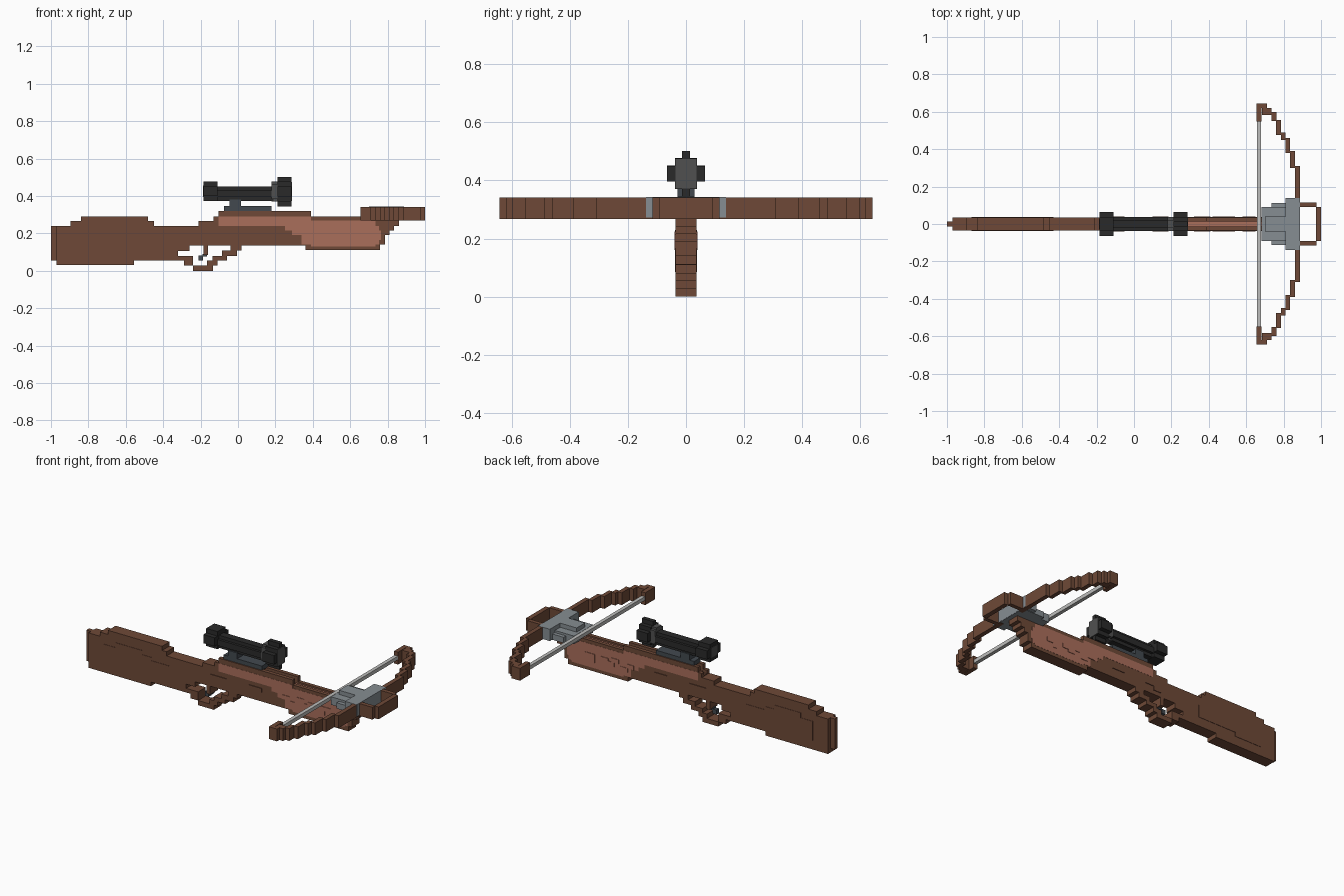
import bpy, bmesh

if "Cube" in bpy.data.objects:
    bpy.data.objects.remove(bpy.data.objects["Cube"])


def material(name, rgb):
    lin = [((c / 255 + 0.055) / 1.055) ** 2.4 for c in rgb] + [1.0]
    m = bpy.data.materials.new(name)
    m.use_nodes = True
    m.diffuse_color = lin
    m.node_tree.nodes["Principled BSDF"].inputs["Base Color"].default_value = lin
    return m


BROWN = material("dark wood", (110, 73, 55))
SALMON = material("reddish wood", (170, 110, 91))
BLACK = material("black metal", (42, 42, 42))
LENS = material("lens grey", (80, 80, 80))
SLATE = material("slate metal", (66, 73, 79))
STEEL = material("bow plate grey", (134, 141, 146))
STRING = material("string grey", (190, 190, 188))


def finish(name, bm, mat):
    bmesh.ops.recalc_face_normals(bm, faces=bm.faces)
    me = bpy.data.meshes.new(name)
    bm.to_mesh(me)
    bm.free()
    me.materials.append(mat)
    ob = bpy.data.objects.new(name, me)
    bpy.context.collection.objects.link(ob)
    return ob


def boxes(name, mat, items):
    """One object from boxes given as (x0, x1, y0, y1, z0, z1)."""
    bm = bmesh.new()
    for x0, x1, y0, y1, z0, z1 in items:
        geo = bmesh.ops.create_cube(bm, size=1)
        for v in geo["verts"]:
            v.co = ((x0 + x1) / 2 + v.co.x * (x1 - x0),
                    (y0 + y1) / 2 + v.co.y * (y1 - y0),
                    (z0 + z1) / 2 + v.co.z * (z1 - z0))
    return finish(name, bm, mat)


def stepped(name, mat, cols, end, y0, y1):
    """Staircase outline from columns (x start, bottom, top), extruded along y."""
    lower, upper = [], []
    for i, (x, lo, hi) in enumerate(cols):
        nx = cols[i + 1][0] if i + 1 < len(cols) else end
        lower += [(x, lo), (nx, lo)]
        upper += [(x, hi), (nx, hi)]
    pts = []
    for p in lower + upper[::-1]:
        if not pts or p != pts[-1]:
            pts.append(p)
    bm = bmesh.new()
    face = bm.faces.new([bm.verts.new((x, y0, z)) for x, z in pts])
    ext = bmesh.ops.extrude_face_region(bm, geom=[face])
    for v in ext["geom"]:
        if isinstance(v, bmesh.types.BMVert):
            v.co.y = y1
    return finish(name, bm, mat)


W = 0.036   # half width of the stock
C = 0.013   # half width of its middle layer

# Stock: full-width body and a narrow butt ridge
stock = [(-0.97, 0.03, 0.24), (-0.895, 0.03, 0.265), (-0.84, 0.03, 0.29),
         (-0.555, 0.055, 0.29), (-0.48, 0.055, 0.265), (-0.45, 0.055, 0.24),
         (-0.32, 0.105, 0.24), (-0.26, 0.135, 0.24), (-0.21, 0.135, 0.265),
         (-0.13, 0.135, 0.27), (0.36, 0.11, 0.27), (0.76, 0.14, 0.27),
         (0.785, 0.19, 0.27), (0.81, 0.215, 0.27), (0.835, 0.24, 0.27)]
stepped("stock", BROWN, stock, 0.86, -W, W)
boxes("butt_ridge", BROWN, [(-1, -0.96, -C, C, 0.055, 0.24)])

# Rails either side of the bolt groove
rail = [(-0.13, 0.26, 0.29), (-0.105, 0.26, 0.32), (0.39, 0.26, 0.29)]
for side, s in (("left", 1), ("right", -1)):
    stepped(side + "_rail", BROWN, rail, 0.70, s * C, s * W)
boxes("bolt_groove", SALMON, [(-0.10, 0.70, -C, C, 0.26, 0.28)])

# Side details: butt panel, fore panel, carved blocks
butt = [(-0.87, 0.085, 0.20), (-0.79, 0.085, 0.23), (-0.69, 0.11, 0.23),
        (-0.61, 0.11, 0.205), (-0.55, 0.11, 0.185)]
fore = [(-0.105, 0.24, 0.29), (0.25, 0.215, 0.29), (0.29, 0.19, 0.29),
        (0.34, 0.14, 0.29), (0.39, 0.13, 0.27), (0.71, 0.13, 0.265),
        (0.735, 0.14, 0.24), (0.755, 0.165, 0.215)]
carved = [(0.32, 0.37, 0.19, 0.215), (0.36, 0.41, 0.165, 0.19),
          (0.42, 0.47, 0.20, 0.225), (0.45, 0.50, 0.175, 0.20),
          (0.49, 0.54, 0.19, 0.215), (0.58, 0.65, 0.19, 0.215),
          (0.58, 0.605, 0.165, 0.19)]
wood = [(0.10, 0.185, 0.19, 0.215), (-0.16, -0.05, 0.185, 0.21),
        (-0.16, -0.11, 0.16, 0.185)]
for side, s in (("left", 1), ("right", -1)):
    a = s * (W - 0.004)
    stepped(side + "_butt_panel", BROWN, butt, -0.43, a, s * (W + 0.002))
    stepped(side + "_fore_panel", SALMON, fore, 0.765, a, s * (W + 0.001))
    for nm, mat, lst in (("_carved_blocks", SALMON, carved), ("_wood_inlays", BROWN, wood)):
        boxes(side + nm, mat, [(x0, x1, min(a, s * (W + 0.004)), max(a, s * (W + 0.004)), z0, z1)
                               for x0, x1, z0, z1 in lst])

# Trigger guard and trigger
guard = [(-0.33, -0.24, 0.055, 0.08), (-0.29, -0.24, 0.028, 0.055),
         (-0.24, -0.135, 0, 0.028), (-0.165, -0.11, 0.028, 0.055),
         (-0.135, -0.06, 0.055, 0.08), (-0.085, -0.005, 0.08, 0.108),
         (-0.04, 0.02, 0.108, 0.14)]
boxes("trigger_guard", BROWN, [(a, b, -W, W, c, d) for a, b, c, d in guard])
boxes("trigger_stem", BROWN, [(-0.185, -0.16, -W, W, 0.085, 0.14)])
boxes("trigger", SLATE, [(-0.212, -0.187, -C, C, 0.055, 0.082),
                         (-0.19, -0.165, -C, C, 0.075, 0.09)])

# Bow limbs: stepped arc mirrored across y
arc = [(0.655, 0.71, 0.62, 0.643), (0.655, 0.682, 0.548, 0.625),
       (0.685, 0.735, 0.582, 0.62), (0.735, 0.762, 0.55, 0.60),
       (0.76, 0.787, 0.475, 0.555), (0.785, 0.81, 0.45, 0.49),
       (0.81, 0.835, 0.38, 0.46), (0.835, 0.86, 0.30, 0.39),
       (0.86, 0.887, 0.08, 0.31)]
for side, s in (("left", 1), ("right", -1)):
    boxes(side + "_limb", BROWN, [(a, b, min(s * c, s * d), max(s * c, s * d), 0.268, 0.342)
                                  for a, b, c, d in arc])
boxes("string", STRING, [(0.658, 0.68, -0.56, 0.56, 0.296, 0.318)])

# Front stirrup
boxes("stirrup", BROWN, [(0.88, 0.975, 0.09, 0.115, 0.268, 0.342),
                         (0.88, 0.975, -0.115, -0.09, 0.268, 0.342),
                         (0.972, 1.0, -0.092, 0.092, 0.268, 0.342)])

# Metal plate joining bow and stock, in rising steps
boxes("bow_plate", STEEL, [(0.682, 0.885, -0.09, 0.09, 0.27, 0.318),
                           (0.735, 0.887, -0.113, 0.113, 0.27, 0.305),
                           (0.81, 0.888, -0.138, 0.138, 0.272, 0.343),
                           (0.70, 0.885, -0.04, 0.04, 0.29, 0.343)])


# Scope: crossed boxes give the stepped round section
def cross(x0, x1, sizes, mid):
    return [(x0, x1, -w, w, mid - h, mid + h) for w, h in sizes]


boxes("scope_tube", BLACK, cross(-0.12, 0.19, [(0.037, 0.018), (0.022, 0.038)], 0.412))
boxes("scope_eyepiece", BLACK,
      cross(-0.185, -0.11, [(0.065, 0.026), (0.038, 0.053)], 0.425))
boxes("scope_bell", BLACK,
      cross(0.21, 0.285, [(0.065, 0.027), (0.038, 0.053), (C, 0.079)], 0.423))
boxes("scope_collar", LENS, cross(0.18, 0.212, [(0.038, 0.04), (0.022, 0.053)], 0.423))
boxes("scope_lenses", LENS, [(0.284, 0.288, -0.037, 0.037, 0.372, 0.474),
                             (-0.188, -0.184, -0.03, 0.03, 0.395, 0.455)])

# Scope mount
stepped("scope_mount", SLATE, [(-0.075, 0.318, 0.345), (-0.045, 0.318, 0.38),
                               (0.015, 0.318, 0.345)], 0.18, -0.03, 0.03)
